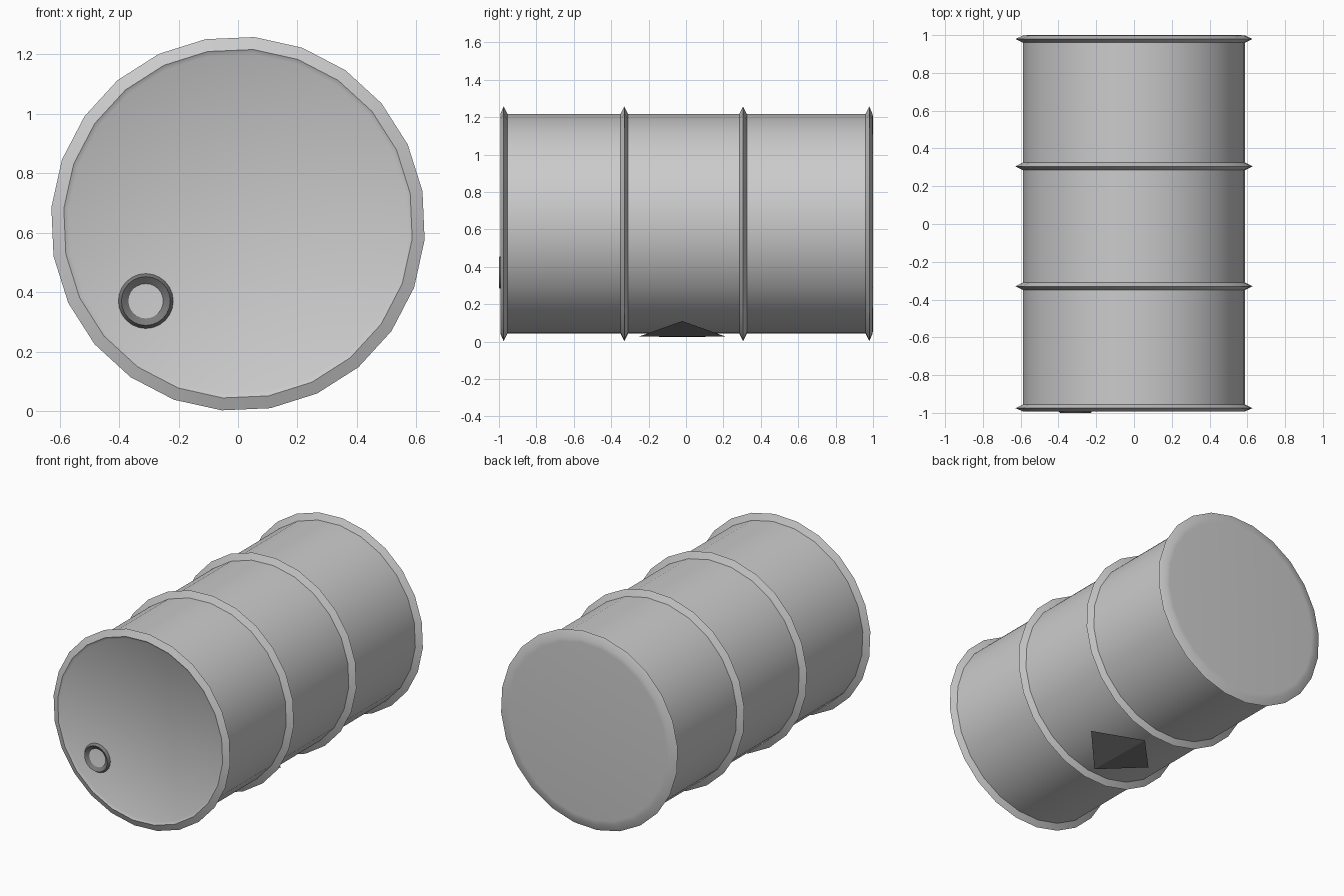
import bpy, bmesh, math
from mathutils import Vector

cube = bpy.data.objects.get("Cube")
if cube:
    bpy.data.objects.remove(cube)


def material(name, value):
    mat = bpy.data.materials.new(name)
    mat.use_nodes = True
    color = (value, value, value, 1)
    mat.diffuse_color = color
    mat.node_tree.nodes["Principled BSDF"].inputs["Base Color"].default_value = color
    return mat


light_grey = material("light grey metal", 0.6)
dark_grey = material("dark grey metal", 0.2)


def finish(name, bm, mat, smooth=True):
    mesh = bpy.data.meshes.new(name)
    bm.to_mesh(mesh)
    bm.free()
    mesh.materials.append(mat)
    obj = bpy.data.objects.new(name, mesh)
    bpy.context.collection.objects.link(obj)
    if smooth:
        bpy.ops.object.select_all(action="DESELECT")
        obj.select_set(True)
        bpy.context.view_layer.objects.active = obj
        bpy.ops.object.shade_smooth_by_angle(angle=math.radians(40))
    return obj


def lathe(name, profile, center, mat, sides=24, turn=0):
    """Turn (y, radius) points around an axis along y."""
    bm = bmesh.new()
    start = math.radians(turn)
    cx, cz = center
    verts = [bm.verts.new((cx + r * math.cos(start), y, cz + r * math.sin(start)))
             for y, r in profile]
    edges = [bm.edges.new(pair) for pair in zip(verts, verts[1:])]
    bmesh.ops.spin(bm, geom=verts + edges, cent=(cx, 0, cz), axis=(0, 1, 0),
                   angle=math.tau, steps=sides)
    bmesh.ops.remove_doubles(bm, verts=bm.verts, dist=0.0005)
    bmesh.ops.recalc_face_normals(bm, faces=bm.faces)
    return finish(name, bm, mat)


# Drum: recessed front lid, pointed rims and hoops, flat back lid
AXIS = 0.63
WALL, HOOP, HALF = 0.59, 0.63, 0.02
profile = [(-0.984, 0), (-0.984, 0.572), (-0.993, 0.588), (-0.975, HOOP), (-0.955, WALL)]
for y in (-0.33, 0.305):
    profile += [(y - HALF, WALL), (y, HOOP), (y + HALF, WALL)]
profile += [(0.96, WALL), (0.98, HOOP), (0.998, 0.588), (1.0, 0.56), (1.0, 0)]
lathe("drum", profile, (0, AXIS), light_grey, turn=10)

# Raised collar around the bung on the front lid
collar = [(-0.983, 0.093), (-1.0, 0.082), (-0.983, 0.057)]
lathe("bung_collar", collar, (-0.31, 0.37), dark_grey)

# Square plate set cornerwise and folded around the underside
bm = bmesh.new()
upper, back, lower, front = [bm.verts.new(p) for p in (
    (0.32, -0.02, 0.11), (0.09, 0.21, 0.028), (-0.13, -0.02, 0.024), (0.10, -0.25, 0.028))]
for tri in ((upper, front, back), (lower, back, front)):
    face = bm.faces.new(tri)
    face.normal_update()
    if face.normal.dot(Vector((0, 0, -1))) < 0:
        face.normal_flip()
finish("underside_plate", bm, dark_grey, smooth=False)
